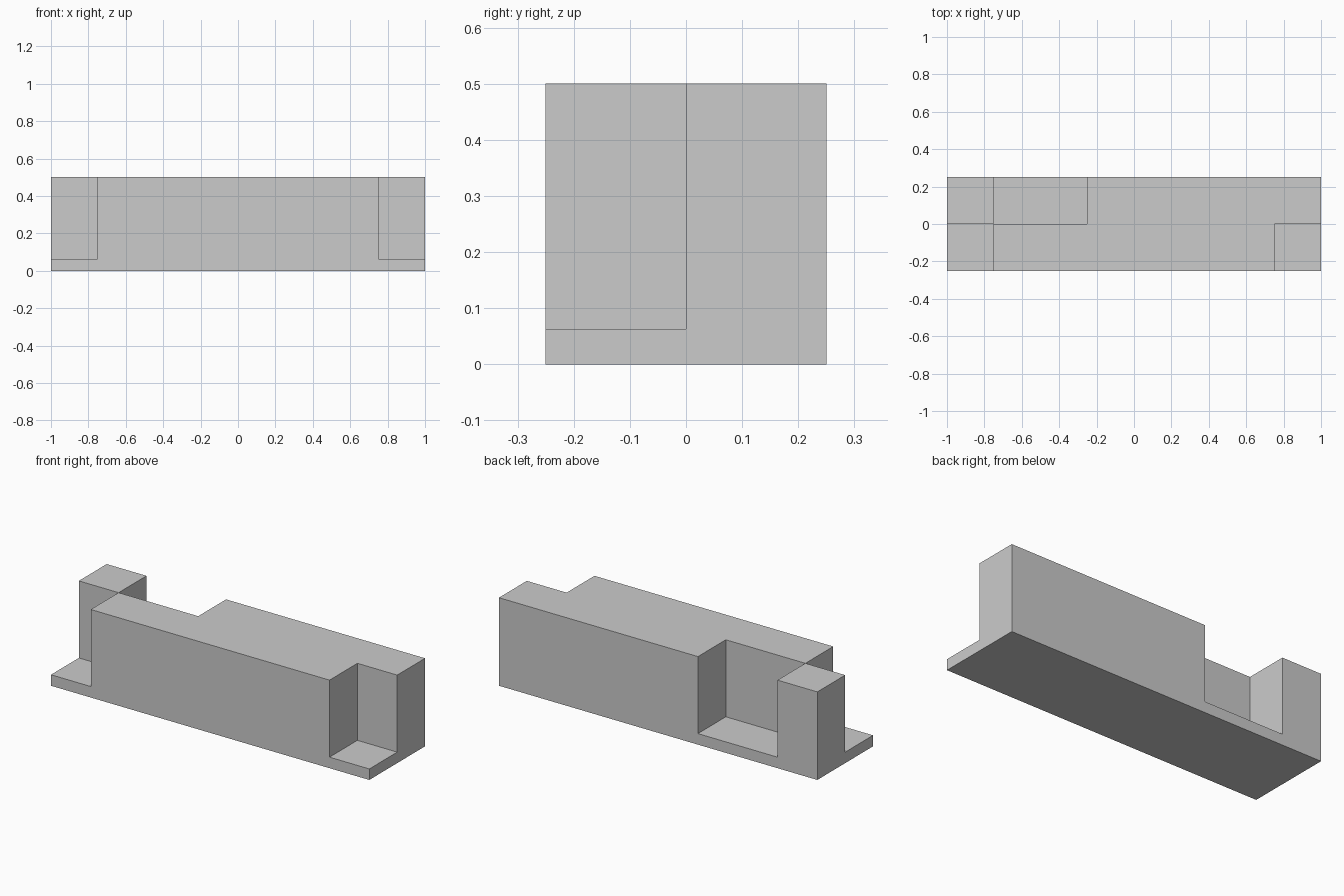
import bpy, bmesh, math
from mathutils import Matrix

if "Cube" in bpy.data.objects:
    bpy.data.objects.remove(bpy.data.objects["Cube"])

LENGTH, WIDTH, HEIGHT, PLATE = 2.0, 0.5, 0.5, 0.0625

bm = bmesh.new()

# Base plate
bmesh.ops.create_cube(bm, size=1, matrix=Matrix.Translation((0, 0, PLATE / 2))
                      @ Matrix.Diagonal((LENGTH, WIDTH, PLATE, 1)))


def slice_at(point, normal):
    bmesh.ops.bisect_plane(bm, geom=bm.verts[:] + bm.edges[:] + bm.faces[:],
                           plane_co=point, plane_no=normal)


for x in (-0.75, -0.25, 0.75):
    slice_at((x, 0, 0), (1, 0, 0))
slice_at((0, 0, 0), (0, 1, 0))


def is_raised(c):
    # Front is notched at both ends, back has one recess beside the end post
    if c.y < 0:
        return abs(c.x) < 0.75
    return not -0.75 < c.x < -0.25


# Raised wall and corner post, grown out of the plate's top
bm.normal_update()
raised = [f for f in bm.faces
          if f.normal.z > 0.9 and is_raised(f.calc_center_median())]
grown = bmesh.ops.extrude_face_region(bm, geom=raised)["geom"]
bmesh.ops.translate(bm, vec=(0, 0, HEIGHT - PLATE),
                    verts=[g for g in grown if isinstance(g, bmesh.types.BMVert)])
leftover = [f for f in raised if f.is_valid]
if leftover:
    bmesh.ops.delete(bm, geom=leftover, context='FACES')

# Merge the coplanar slices back into clean flat faces
bm.normal_update()
bmesh.ops.dissolve_limit(bm, angle_limit=math.radians(1),
                         verts=bm.verts[:], edges=bm.edges[:])

mesh = bpy.data.meshes.new("notched_block")
bm.to_mesh(mesh)
bm.free()
bpy.context.collection.objects.link(bpy.data.objects.new("notched_block", mesh))
